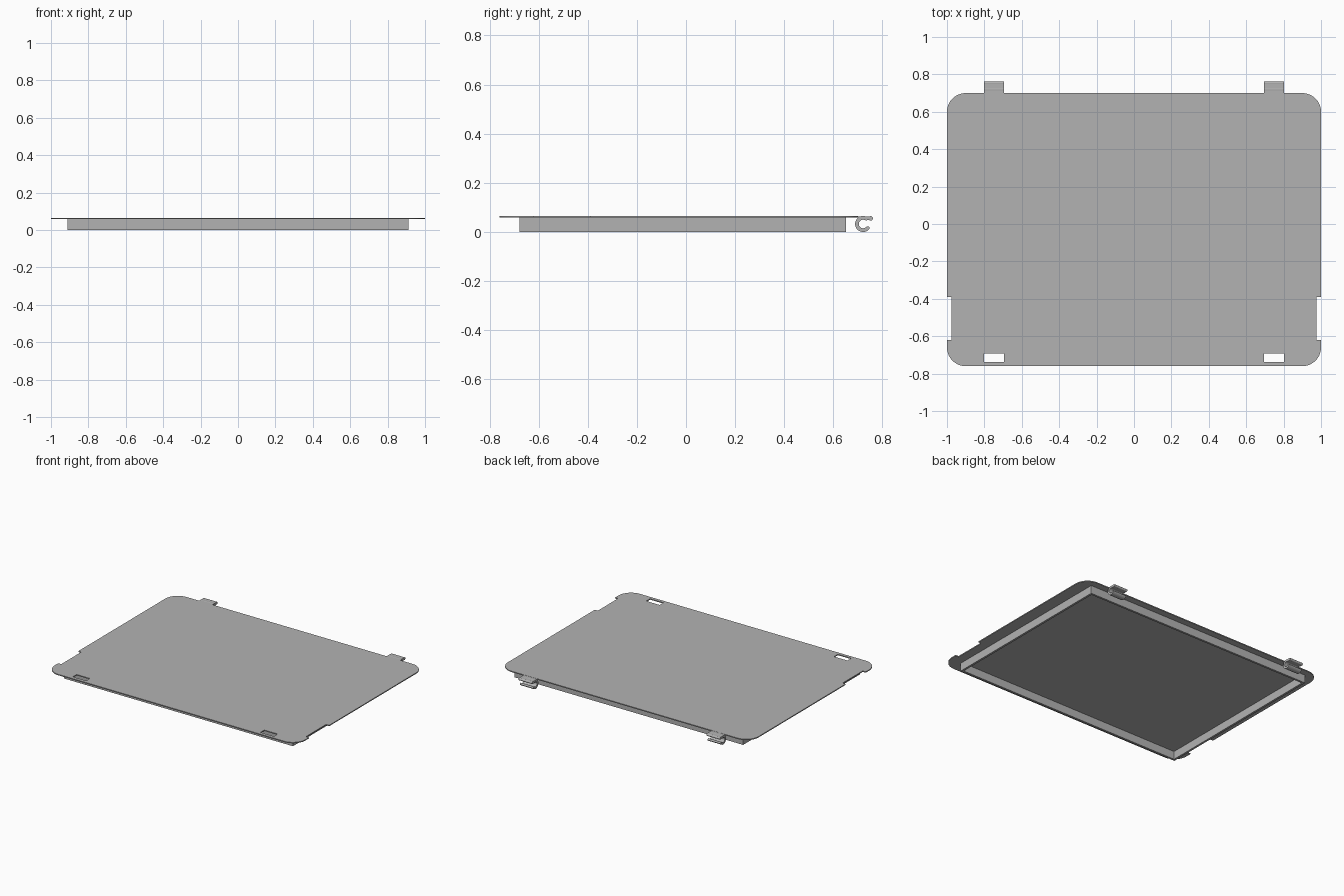
import bpy, bmesh
from math import cos, sin, radians
from mathutils import Vector

cube = bpy.data.objects.get("Cube")
if cube:
    bpy.data.objects.remove(cube, do_unlink=True)

TOP, UNDER = 0.065, 0.058
GREY = (0.45, 0.45, 0.45, 1)
grey = bpy.data.materials.new("plain_grey")
grey.use_nodes = True
grey.diffuse_color = GREY
grey.node_tree.nodes["Principled BSDF"].inputs["Base Color"].default_value = GREY


def prism(name, points, depth):
    """Close a loop of 3D points and extrude it along a vector."""
    bm = bmesh.new()
    face = bm.faces.new([bm.verts.new(p) for p in points])
    moved = bmesh.ops.extrude_face_region(bm, geom=[face])["geom"]
    verts = [v for v in moved if isinstance(v, bmesh.types.BMVert)]
    bmesh.ops.translate(bm, verts=verts, vec=depth)
    bmesh.ops.recalc_face_normals(bm, faces=bm.faces)
    mesh = bpy.data.meshes.new(name)
    bm.to_mesh(mesh)
    bm.free()
    mesh.materials.append(grey)
    obj = bpy.data.objects.new(name, mesh)
    bpy.context.collection.objects.link(obj)
    return obj


def box(name, x0, x1, y0, y1, z0, z1):
    corners = [(x0, y0, z0), (x1, y0, z0), (x1, y1, z0), (x0, y1, z0)]
    return prism(name, corners, (0, 0, z1 - z0))


def cut(target, cutter):
    mod = target.modifiers.new("cut", "BOOLEAN")
    mod.operation = "DIFFERENCE"
    mod.solver = "EXACT"
    mod.object = cutter
    cutter.hide_render = True
    cutter.hide_set(True)


def arc(cx, cy, r, start, end, steps):
    angles = [radians(start + (end - start) * i / steps) for i in range(steps + 1)]
    return [Vector((cx + r * cos(a), cy + r * sin(a))) for a in angles]


# Lid plate: right half outline with rounded corners and a side notch, mirrored
R, FRONT, BACK = 0.1, -0.76, 0.70
half = arc(1 - R, FRONT + R, R, -90, 0, 10)
half += [(1, -0.62), (0.976, -0.62), (0.976, -0.39), (1, -0.39)]
half += arc(1 - R, BACK - R, R, 0, 90, 10)
outline = [(x, y, UNDER) for x, y in half]
outline += [(-x, y, UNDER) for x, y in reversed(half)]
plate = prism("lid_plate", outline, (0, 0, TOP - UNDER))

# Skirt: four thin walls under the plate
X, Y0, Y1, T = 0.912, -0.677, 0.652, 0.015
box("skirt_front", -X, X, Y0, Y0 + T, 0, UNDER)
box("skirt_back", -X, X, Y1 - T, Y1, 0, UNDER)
for side, s in (("left", 1), ("right", -1)):
    xs = sorted((s * X, s * (X - T)))
    box("skirt_" + side, *xs, Y0 + T, Y1 - T, 0, UNDER)

# Hinge clip profile: an open ring drawn as a band around a centreline
W = 0.0075
line = [Vector((0.752, 0.0555)), Vector((0.738, 0.0555))]
line += arc(0.721, 0.0325, 0.025, 62, 318, 24)
outer, inner = [], []
for i, p in enumerate(line):
    d = (line[min(i + 1, len(line) - 1)] - line[max(i - 1, 0)]).normalized()
    n = Vector((d.y, -d.x)) * W
    outer.append(p + n)
    inner.append(p - n)
profile = outer + inner[::-1]

for side, s in (("left", 1), ("right", -1)):
    x0, x1 = sorted((s * 0.695, s * 0.802))
    # Latch slot near the front edge
    cut(plate, box(side + "_slot_cutter", x0, x1, -0.737, -0.693, 0, 0.2))
    # Ring, its rounded tips and the tab joining it to the plate
    width = (x1 - x0, 0, 0)
    prism(side + "_clip_ring", [(x0, y, z) for y, z in profile], width)
    for tip, p, r in (("upper", line[0], 0.009), ("lower", line[-1], W)):
        loop = [(x0, y, z) for y, z in arc(*p, r, 0, 337.5, 15)]
        prism(f"{side}_clip_{tip}_tip", loop, width)
    box(side + "_clip_tab", x0, x1, BACK - 0.01, 0.75, UNDER, TOP - 0.001)

# Smooth the curved edges while keeping the corners sharp
bpy.ops.object.select_all(action="DESELECT")
for obj in bpy.context.collection.objects:
    if obj.type == "MESH" and not obj.hide_render:
        obj.select_set(True)
        bpy.context.view_layer.objects.active = obj
bpy.ops.object.shade_smooth_by_angle(angle=radians(30))
